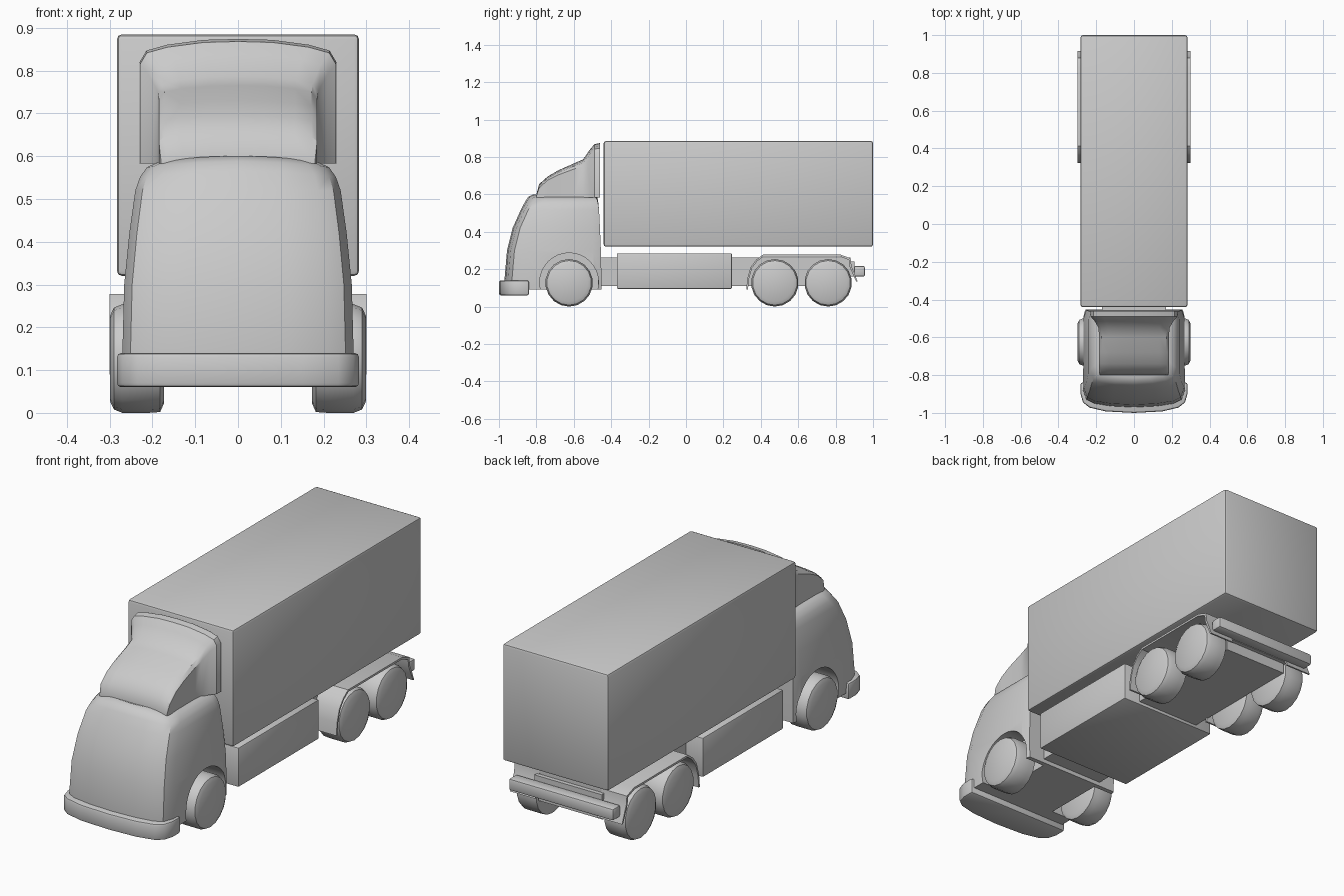
import bpy, bmesh, math
from mathutils import Vector

if "Cube" in bpy.data.objects:
    bpy.data.objects.remove(bpy.data.objects["Cube"])


def finish(name, bm, bevel=0.0, angle=35):
    bmesh.ops.recalc_face_normals(bm, faces=bm.faces)
    mesh = bpy.data.meshes.new(name)
    bm.to_mesh(mesh)
    bm.free()
    ob = bpy.data.objects.new(name, mesh)
    bpy.context.collection.objects.link(ob)
    bpy.ops.object.select_all(action='DESELECT')
    ob.select_set(True)
    bpy.context.view_layer.objects.active = ob
    if bevel:
        m = ob.modifiers.new("bevel", 'BEVEL')
        m.width = bevel
        m.segments = 2
        m.limit_method = 'ANGLE'
        m.angle_limit = math.radians(40)
        bpy.ops.object.modifier_apply(modifier=m.name)
    bpy.ops.object.shade_smooth_by_angle(angle=math.radians(angle))
    return ob


def loft(name, rings, bevel=0.0, angle=35):
    """Skin a list of closed rings and cap both ends."""
    bm = bmesh.new()
    vs = [[bm.verts.new(Vector(p)) for p in r] for r in rings]
    n = len(rings[0])
    for a, b in zip(vs, vs[1:]):
        for i in range(n):
            j = (i + 1) % n
            bm.faces.new((a[i], a[j], b[j], b[i]))
    bm.faces.new(vs[0])
    bm.faces.new(vs[-1])
    return finish(name, bm, bevel, angle)


def box(name, x, y, z, bevel=0.0):
    ring = lambda h: [(x[0], y[0], h), (x[1], y[0], h), (x[1], y[1], h), (x[0], y[1], h)]
    return loft(name, [ring(z[0]), ring(z[1])], bevel)


def mirrored(half):
    """Mirror a half outline (starting and ending off or on the centre line) in x."""
    return half + [(-p[0],) + tuple(p[1:]) for p in reversed(half) if abs(p[0]) > 1e-6]


def disc(x, r, y, z, n):
    return [(x, y + r * math.sin(2 * math.pi * i / n), z - r * math.cos(2 * math.pi * i / n))
            for i in range(n)]


# Cargo body
box("cargo_box", (-0.283, 0.283), (-0.44, 1.0), (0.32, 0.885), 0.012)

# Cab: horizontal sections (height, half width, front y, back y)
cab_rows = [(0.09, 0.268, -0.965, -0.452), (0.15, 0.27, -0.97, -0.452),
            (0.30, 0.266, -0.957, -0.455), (0.42, 0.254, -0.927, -0.460),
            (0.52, 0.240, -0.882, -0.465), (0.565, 0.229, -0.858, -0.470),
            (0.588, 0.213, -0.842, -0.476), (0.601, 0.185, -0.815, -0.49)]
rings = []
for z, w, yf, yb in cab_rows:
    crown = 0.014 if z > 0.55 else 0.0
    half = [(0, yf), (0.45 * w, yf + 0.006), (0.78 * w, yf + 0.02), (0.93 * w, yf + 0.04),
            (w, yf + 0.09), (w, yb - 0.04), (0.95 * w, yb), (0, yb)]
    rings.append([(x, y, z - crown * (x / w) ** 2) for x, y in mirrored(half)])
cab = loft("cab", rings)

# Front wheel arches cut from the cab
for side in (-1, 1):
    cutter = loft("arch_cutter", [disc(side * x, 0.157, -0.625, 0.13, 32) for x in (0.155, 0.34)])
    cutter.hide_render = True
    m = cab.modifiers.new("arch", 'BOOLEAN')
    m.operation = 'DIFFERENCE'
    m.solver = 'EXACT'
    m.object = cutter
    bpy.ops.object.select_all(action='DESELECT')
    cab.select_set(True)
    bpy.context.view_layer.objects.active = cab
    bpy.ops.object.modifier_apply(modifier=m.name)
    bpy.data.objects.remove(cutter)
bpy.ops.object.shade_smooth_by_angle(angle=math.radians(35))

# Roof air deflector: cross-sections (y, half width, side height, crown height)
rows = [(-0.80, 0.180, 0.59, 0.60), (-0.785, 0.185, 0.635, 0.655), (-0.74, 0.185, 0.675, 0.695),
        (-0.68, 0.185, 0.705, 0.730), (-0.60, 0.185, 0.735, 0.765), (-0.55, 0.188, 0.752, 0.787),
        (-0.515, 0.208, 0.790, 0.838), (-0.49, 0.229, 0.815, 0.868), (-0.46, 0.230, 0.82, 0.874)]
rings = []
for y, w, zs, zc in rows:
    d = zc - zs
    half = [(w, y, 0.583), (w, y, zs), (0.93 * w, y, zs + 0.5 * d), (0.72 * w, y, zs + 0.75 * d),
            (0.35 * w, y, zs + 0.96 * d), (0, y, zc)]
    rings.append(mirrored(half))
loft("roof_deflector", rings)

# Front bumper
half = [(0, -1.0), (0.15, -0.992), (0.235, -0.972), (0.27, -0.945), (0.283, -0.90),
        (0.283, -0.84), (0, -0.84)]
loft("front_bumper", [[(x, y, z) for x, y in mirrored(half)] for z in (0.06, 0.14)], 0.01)

# Chassis, side tanks and rear bumper
box("front_chassis", (-0.17, 0.17), (-0.47, -0.36), (0.11, 0.262))
box("side_skirt_tank", (-0.262, 0.262), (-0.37, 0.245), (0.095, 0.285), 0.006)
box("rear_chassis", (-0.172, 0.172), (0.24, 0.88), (0.11, 0.262))
box("rear_bumper_bracket", (-0.18, 0.18), (0.86, 0.90), (0.16, 0.24))
box("rear_bumper", (-0.28, 0.28), (0.897, 0.957), (0.16, 0.217), 0.01)

# Wheels and rear fenders
wheel_profile = [(0.173, 0.105), (0.182, 0.125), (0.21, 0.127), (0.27, 0.127),
                 (0.29, 0.119), (0.299, 0.100)]
outer = [(0.322, 0.09), (0.328, 0.15), (0.345, 0.21), (0.375, 0.25), (0.412, 0.278),
         (0.825, 0.278), (0.88, 0.258), (0.885, 0.215), (0.90, 0.18), (0.917, 0.135)]
inner = [(0.331, 0.09), (0.337, 0.15), (0.353, 0.206), (0.381, 0.243), (0.415, 0.268),
         (0.822, 0.268), (0.870, 0.25), (0.875, 0.213), (0.891, 0.176), (0.909, 0.135)]
for side, label in ((-1, "left"), (1, "right")):
    for y, place in ((-0.625, "front"), (0.475, "middle"), (0.76, "rear")):
        loft(f"{place}_wheel_{label}",
             [disc(side * x, r, y, 0.127, 18) for x, r in wheel_profile])
    loft(f"rear_fender_{label}",
         [[(side * x, y, z) for y, z in outer + inner[::-1]] for x in (0.165, 0.30)])
